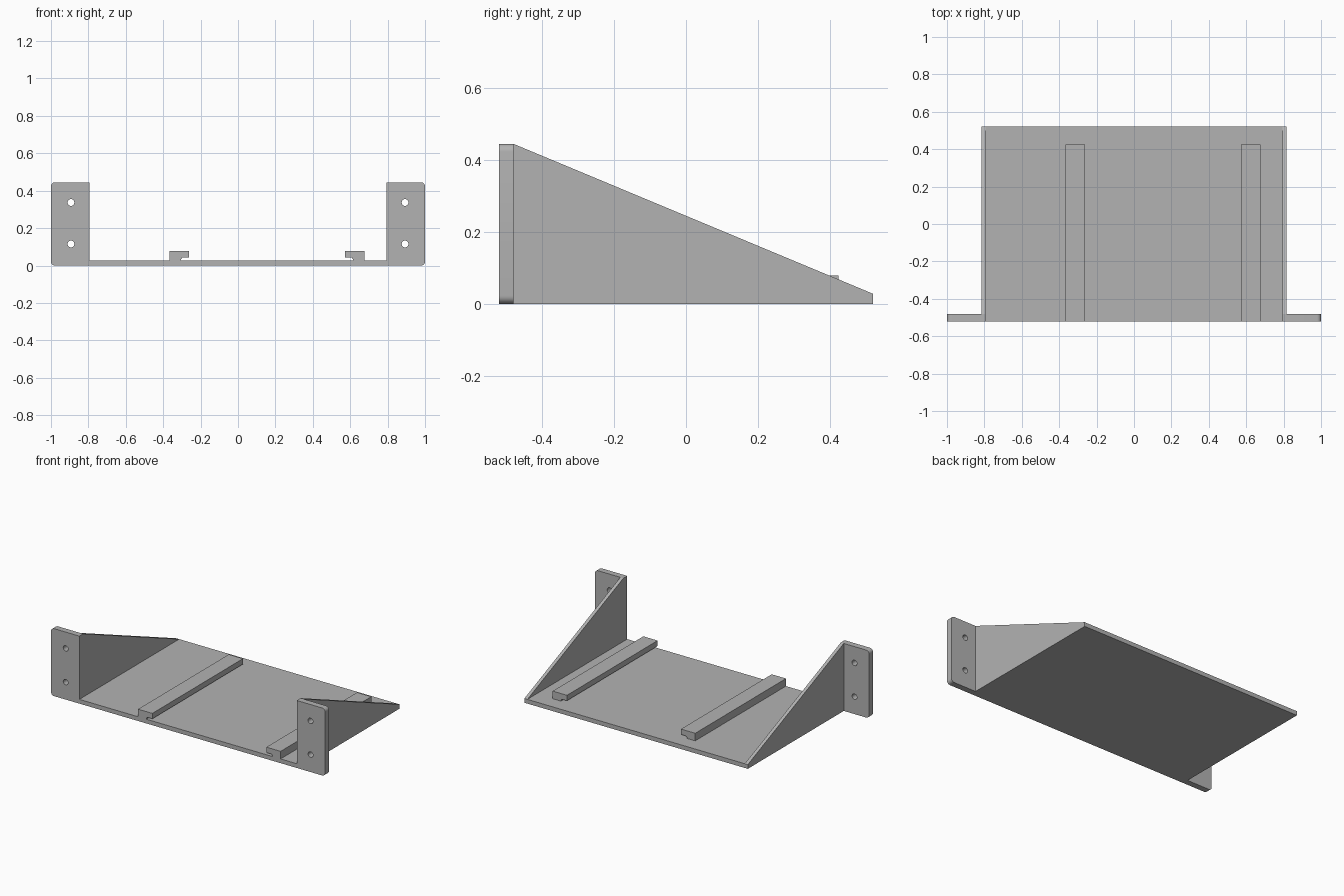
import bpy, bmesh
from math import sin, cos, pi, radians
from mathutils import Vector

if "Cube" in bpy.data.objects:
    bpy.data.objects.remove(bpy.data.objects["Cube"], do_unlink=True)

grey = bpy.data.materials.new("plain grey")
grey.use_nodes = True
grey.diffuse_color = (0.45, 0.45, 0.45, 1)
grey.node_tree.nodes["Principled BSDF"].inputs["Base Color"].default_value = (0.45, 0.45, 0.45, 1)


def arc(cx, cz, r, start, end, n):
    """Points along an arc, angles in degrees."""
    angles = [radians(start + (end - start) * i / n) for i in range(n + 1)]
    return [(cx + r * cos(a), cz + r * sin(a)) for a in angles]


def extruded(name, loops, place, direction):
    """Fill an outline (plus holes) and extrude it; place maps 2D to 3D."""
    bm = bmesh.new()
    edges = []
    for loop in loops:
        verts = [bm.verts.new(place(u, v)) for u, v in loop]
        edges += [bm.edges.new((a, b)) for a, b in zip(verts, verts[1:] + verts[:1])]
    bmesh.ops.triangle_fill(bm, edges=edges, use_beauty=True)
    result = bmesh.ops.extrude_face_region(bm, geom=bm.faces[:], use_keep_orig=True)
    moved = [g for g in result["geom"] if isinstance(g, bmesh.types.BMVert)]
    bmesh.ops.translate(bm, verts=moved, vec=Vector(direction))
    bmesh.ops.recalc_face_normals(bm, faces=bm.faces[:])
    mesh = bpy.data.meshes.new(name)
    bm.to_mesh(mesh)
    bm.free()
    mesh.materials.append(grey)
    obj = bpy.data.objects.new(name, mesh)
    bpy.context.collection.objects.link(obj)
    bpy.ops.object.select_all(action="DESELECT")
    obj.select_set(True)
    bpy.context.view_layer.objects.active = obj
    bpy.ops.object.shade_smooth_by_angle(angle=radians(30))
    return obj


FRONT, BACK, EAR_BACK = -0.52, 0.52, -0.48
INNER, OUTER, TOP, FLOOR = 0.793, 0.815, 0.445, 0.028
RAIL_CENTRE = 0.155

# Floor plate between the walls
floor = [(-INNER, 0), (INNER, 0), (INNER, FLOOR), (-INNER, FLOOR)]
extruded("floor_plate", [floor], lambda x, z: (x, FRONT, z), (0, BACK - FRONT, 0))

# Sloping side wall and mounting ear with two screw holes
wall = [(EAR_BACK, 0), (BACK, 0), (BACK, FLOOR), (EAR_BACK, TOP)]
r = 0.022
ear = ([(INNER, 0)] + arc(1 - r, r, r, -90, 0, 6)
       + arc(1 - r, TOP - r, r, 0, 90, 6) + [(INNER, TOP)])
holes = [arc(0.893, z, 0.018, 0, 345, 23) for z in (0.115, 0.337)]
# L-shaped guide rail, its lip facing the middle
rail = [(-0.52, FLOOR), (-0.46, FLOOR), (-0.46, 0.034), (-0.453, 0.042),
        (-0.416, 0.042), (-0.416, 0.078), (-0.52, 0.078)]

for side, s in (("left", 1), ("right", -1)):
    extruded(side + "_wall", [wall], lambda y, z: (s * INNER, y, z),
             (s * (OUTER - INNER), 0, 0))
    extruded(side + "_mounting_ear", [ear] + holes, lambda x, z: (s * x, FRONT, z),
             (0, EAR_BACK - FRONT, 0))
    extruded(side + "_rail", [rail], lambda x, z: (RAIL_CENTRE - s * x, FRONT, z),
             (0, 0.945, 0))
